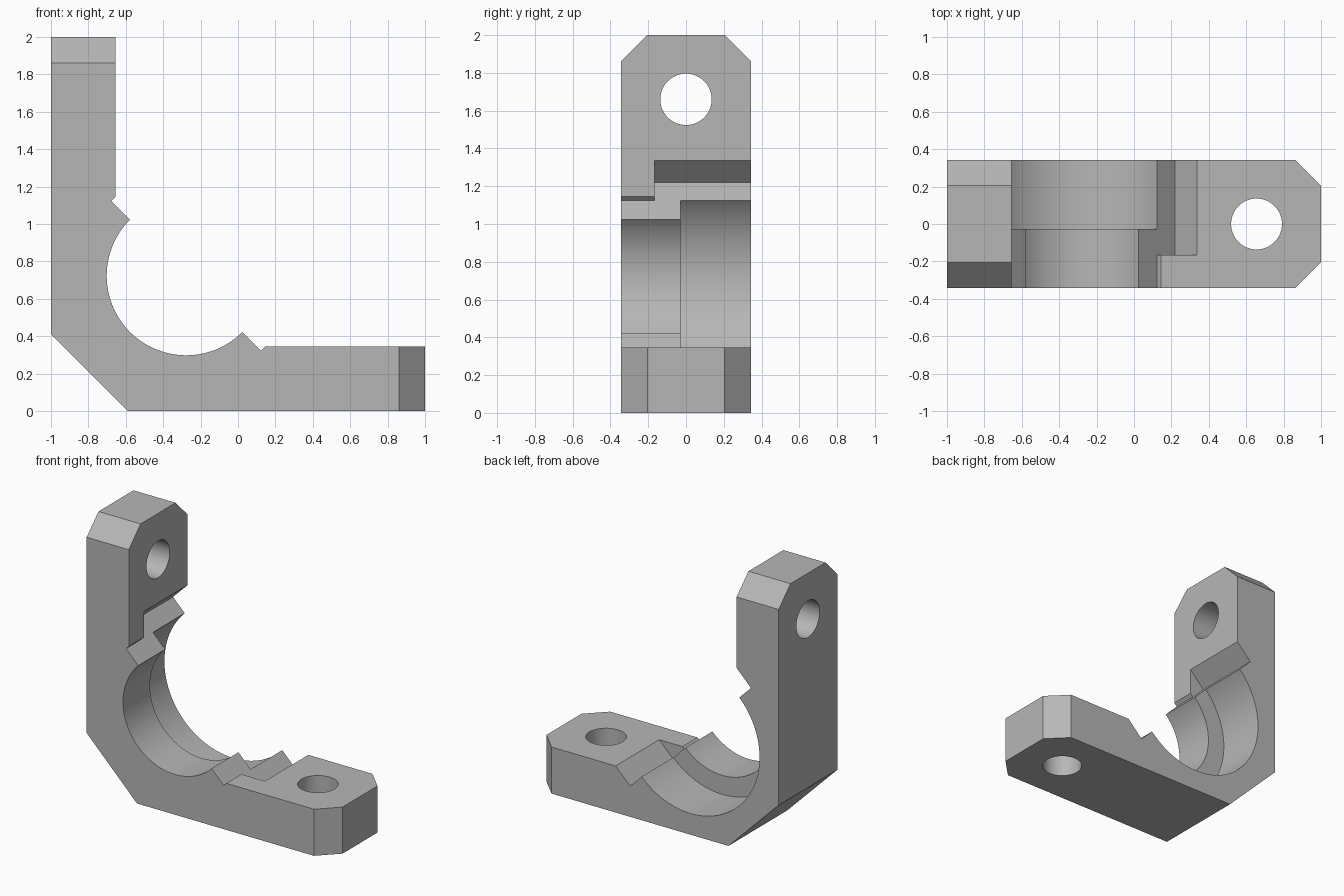
import bpy, bmesh, math
from mathutils import Vector

if "Cube" in bpy.data.objects:
    bpy.data.objects.remove(bpy.data.objects["Cube"], do_unlink=True)

HALF = 0.343            # half depth of the bracket
ARM = 0.345             # arm thickness
CHAMFER = 0.138
CENTRE = Vector((-0.277, 0, 0.723))   # axis of the round seat
X, Y, Z = Vector((1, 0, 0)), Vector((0, 1, 0)), Vector((0, 0, 1))
ALONG = (X - Z).normalized()          # along the clamping plane
OUT = (X + Z).normalized()            # out of the clamping plane

grey = bpy.data.materials.new("plain grey")
grey.use_nodes = True
grey.diffuse_color = (0.47, 0.47, 0.47, 1)
grey.node_tree.nodes["Principled BSDF"].inputs["Base Color"].default_value = grey.diffuse_color


def prism(name, outline, origin, u, v, sweep, bevel_rule=None):
    """Extrude a flat outline, drawn on axes u and v, along sweep."""
    bm = bmesh.new()
    face = bm.faces.new([bm.verts.new(origin + u * a + v * b) for a, b in outline])
    new = bmesh.ops.extrude_face_region(bm, geom=[face])["geom"]
    bmesh.ops.translate(bm, vec=sweep, verts=[g for g in new if isinstance(g, bmesh.types.BMVert)])
    bmesh.ops.recalc_face_normals(bm, faces=bm.faces)
    if bevel_rule:
        edges = [e for e in bm.edges if bevel_rule(*[w.co for w in e.verts])]
        bmesh.ops.bevel(bm, geom=edges, offset=CHAMFER, segments=1, affect='EDGES')
    mesh = bpy.data.meshes.new(name)
    bm.to_mesh(mesh)
    bm.free()
    mesh.materials.append(grey)
    obj = bpy.data.objects.new(name, mesh)
    bpy.context.collection.objects.link(obj)
    return obj


def circle(radius, count):
    turns = [math.tau * (i + 0.5) / count for i in range(count)]
    return [(radius * math.cos(t), radius * math.sin(t)) for t in turns]


def arm_end_edge(a, b):
    """Edges across the thickness at the tip of either arm."""
    at_tip = min(a.x, b.x) > 0.99 or min(a.z, b.z) > 1.99
    return at_tip and abs(a.y - b.y) < 0.01


# L-shaped body, mirrored about its diagonal, with a filled inner corner
lower = [(-0.588, 0), (1, 0), (1, ARM), (0.125, ARM)]
upper = [(z - 1, x + 1) for x, z in reversed(lower)]
body = prism("angle_bracket", lower + upper, Y * -HALF, X, Z, Y * 2 * HALF, arm_end_edge)

# Stepped flat seat: narrow at the front, wide at the back
NARROW, WIDE, STEP = 0.566, 0.701, -0.167
half_plan = [(NARROW, -0.5), (NARROW, STEP), (WIDE, STEP), (WIDE, 0.5)]
plan = half_plan + [(-s, y) for s, y in reversed(half_plan)]
cutters = [prism("seat_cutter", plan, CENTRE, ALONG, Y, OUT * 0.6)]

# Round bore with a wider counterbore behind it
for name, radius, start in (("bore_cutter", 0.425, -0.5), ("counterbore_cutter", NARROW, -0.028)):
    cutters.append(prism(name, circle(radius, 128), CENTRE + Y * start, X, Z, Y))

# Bolt holes through both arms
cutters.append(prism("lower_hole_cutter", circle(0.136, 64), Vector((0.655, 0, -0.1)), X, Y, Z * 0.6))
cutters.append(prism("upper_hole_cutter", circle(0.136, 64), Vector((-1.1, 0, 1.66)), Y, Z, X * 0.6))

bpy.ops.object.select_all(action='DESELECT')
bpy.context.view_layer.objects.active = body
body.select_set(True)
for cutter in cutters:
    cutter.hide_render = True
    mod = body.modifiers.new(cutter.name, 'BOOLEAN')
    mod.operation = 'DIFFERENCE'
    mod.solver = 'EXACT'
    mod.object = cutter
    bpy.ops.object.modifier_apply(modifier=mod.name)
    bpy.data.objects.remove(cutter, do_unlink=True)

bpy.ops.object.shade_smooth_by_angle(angle=math.radians(25))
